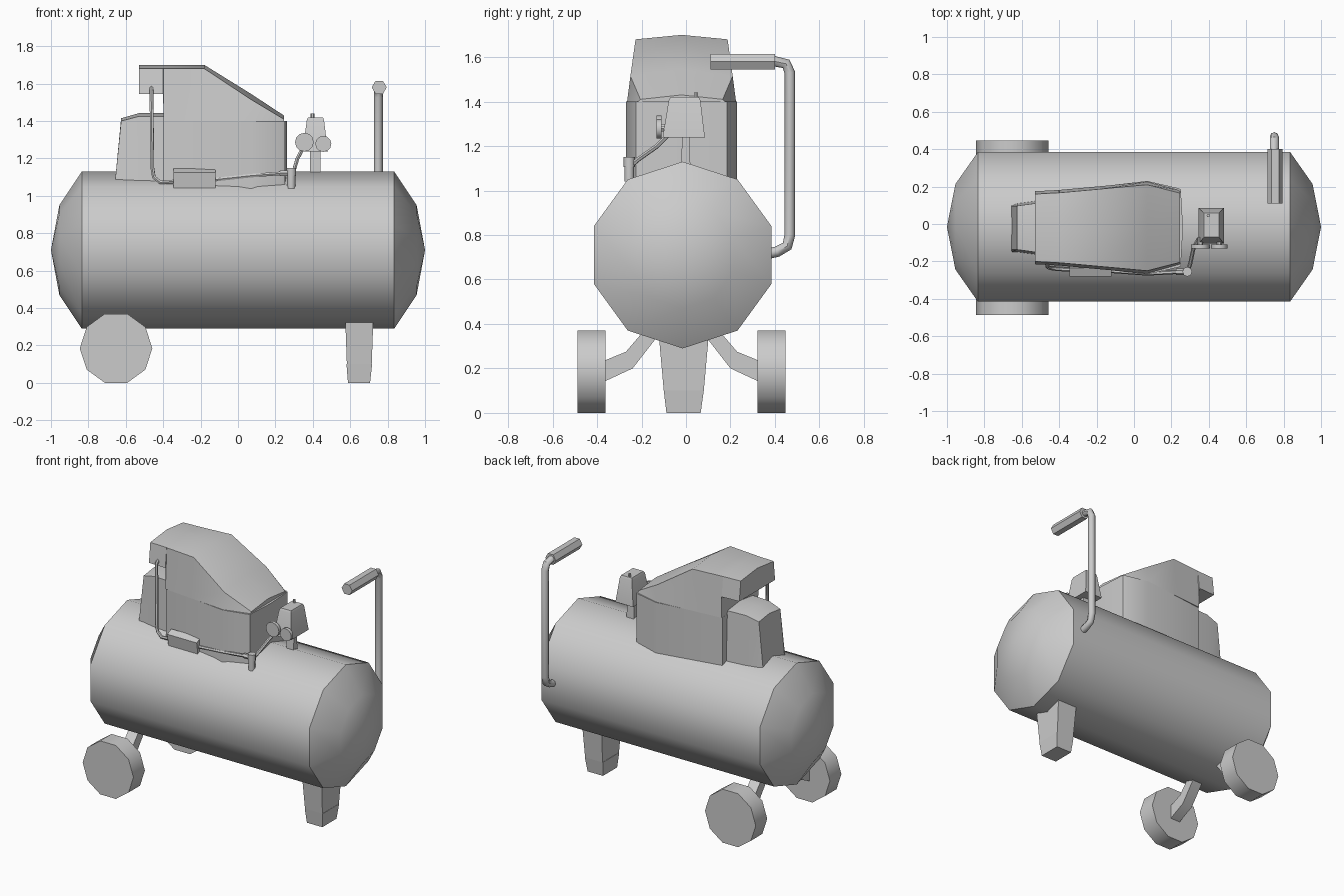
import bpy, bmesh
from math import sin, cos, pi, radians
from mathutils import Vector

if "Cube" in bpy.data.objects:
    bpy.data.objects.remove(bpy.data.objects["Cube"], do_unlink=True)

MID = -0.02  # y of the symmetry plane

grey = bpy.data.materials.new("plain grey")
grey.use_nodes = True
grey.diffuse_color = (0.6, 0.6, 0.6, 1)
grey.node_tree.nodes["Principled BSDF"].inputs["Base Color"].default_value = (0.6, 0.6, 0.6, 1)
parts = []


def finish(name, data):
    obj = bpy.data.objects.new(name, data)
    bpy.context.collection.objects.link(obj)
    data.materials.append(grey)
    parts.append(obj)
    return obj


def loft(name, rings):
    """Skin a row of closed rings and cap both ends."""
    bm = bmesh.new()
    rows = [[bm.verts.new(p) for p in ring] for ring in rings]
    n = len(rows[0])
    for a, b in zip(rows, rows[1:]):
        for i in range(n):
            j = (i + 1) % n
            bm.faces.new((a[i], a[j], b[j], b[i]))
    bm.faces.new(rows[0])
    bm.faces.new(rows[-1])
    bmesh.ops.remove_doubles(bm, verts=bm.verts, dist=1e-5)
    bmesh.ops.recalc_face_normals(bm, faces=bm.faces)
    mesh = bpy.data.meshes.new(name)
    bm.to_mesh(mesh)
    bm.free()
    return finish(name, mesh)


def lathe(name, axis, centre, profile, n, phase=0.0):
    """Turn (position, radius) pairs around an axis through centre."""
    rings = []
    for pos, r in profile:
        ring = []
        for i in range(n):
            a = phase + 2 * pi * i / n
            u, v = r * cos(a), r * sin(a)
            p = {"x": (pos, u, v), "y": (u, pos, v), "z": (u, v, pos)}[axis]
            ring.append(Vector(centre) + Vector(p))
        rings.append(ring)
    return loft(name, rings)


def block(name, *slices):
    """Tapered box from slices (x0, x1, y0, y1, z)."""
    return loft(name, [[(x0, y0, z), (x1, y0, z), (x1, y1, z), (x0, y1, z)]
                       for x0, x1, y0, y1, z in slices])


def arched(name, stations, lean):
    """Loft along x with a low ridge; stations (x, half width, edge z, ridge z, base z)."""
    return loft(name, [[(x, MID - w, zb), (x, MID - w + lean, ze), (x, MID, zm),
                        (x, MID + w - lean, ze), (x, MID + w, zb)]
                       for x, w, ze, zm, zb in stations])


def pipe(name, points, radius, res=1):
    curve = bpy.data.curves.new(name, "CURVE")
    curve.dimensions = "3D"
    curve.bevel_depth = radius
    curve.bevel_resolution = res
    curve.use_fill_caps = True
    spline = curve.splines.new("POLY")
    spline.points.add(len(points) - 1)
    for sp, p in zip(spline.points, points):
        sp.co = (*p, 1)
    return finish(name, curve)


# Air tank with domed ends
lathe("tank", "x", (0, MID + 0.005, 0.71),
      [(-1, 0), (-0.955, 0.24), (-0.835, 0.42), (0.835, 0.42), (0.955, 0.24), (1, 0)],
      10, pi / 2)

# Wheels and their bent struts
strut = [(0.36, 0.23), (0.25, 0.275), (0.16, 0.38), (0.08, 0.38), (0.22, 0.2), (0.36, 0.135)]
for side, label in ((1, "left"), (-1, "right")):
    lathe(label + "_wheel", "y", (-0.652, MID, 0.185),
          [(side * 0.342, 0.194), (side * 0.467, 0.194)], 10)
    loft(label + "_wheel_strut",
         [[(x, MID + side * y, z) for y, z in strut] for x in (-0.69, -0.615)])

# Support foot with rubber end
block("support_leg", (0.582, 0.715, -0.1, 0.08, 0.1), (0.572, 0.725, -0.125, 0.105, 0.38))
block("foot_pad", (0.588, 0.706, -0.088, 0.066, 0), (0.58, 0.717, -0.1, 0.08, 0.1))

# Carrying handle
pipe("handle_bar", [(0.75, 0.34, 0.71), (0.75, 0.41, 0.725), (0.75, 0.455, 0.75),
                    (0.75, 0.467, 0.8), (0.75, 0.467, 1.53), (0.75, 0.45, 1.57),
                    (0.75, 0.38, 1.585)], 0.024, 2)
lathe("handle_grip", "y", (0.755, 0, 1.58), [(0.11, 0.04), (0.4, 0.04)], 6)

# Pump housing: lower casing and sloped hood
outline = [(-0.4, 0.195), (0.07, 0.25), (0.235, 0.212), (0.25, 0.205)]
ring = [(x, MID - y) for x, y in outline] + [(0.262, MID)] + \
       [(x, MID + y) for x, y in reversed(outline)]
loft("pump_casing", [[(x, y, z) for x, y in ring] for z in (1.0, 1.4)])
arched("pump_hood", [
    (-0.53, 0.195, 1.68, 1.7, 1.545),
    (-0.4, 0.202, 1.68, 1.7, 1.545),
    (-0.399, 0.202, 1.68, 1.7, 1.4),
    (-0.18, 0.222, 1.68, 1.7, 1.4),
    (0.07, 0.245, 1.515, 1.545, 1.4),
    (0.245, 0.2, 1.41, 1.43, 1.395)], 0.015)

# Motor cover behind the pump
arched("motor_cover", [
    (-0.66, 0.132, 1.05, 1.05, 1.0),
    (-0.625, 0.132, 1.4, 1.415, 1.0),
    (-0.53, 0.145, 1.425, 1.442, 1.0),
    (-0.39, 0.155, 1.425, 1.442, 1.0)], 0.015)

# Pressure switch, its stem, knob and gauges
block("switch_stem", (0.385, 0.44, -0.025, 0.02, 1.1), (0.385, 0.44, -0.015, 0.015, 1.25))
block("pressure_switch", (0.345, 0.48, -0.105, 0.085, 1.238),
      (0.368, 0.46, -0.078, 0.065, 1.405), (0.374, 0.454, -0.07, 0.058, 1.42))
lathe("switch_knob", "z", (0.398, 0.045, 0), [(1.4, 0.01), (1.44, 0.01)], 6)
for label, x, z, r in (("large", 0.355, 1.287, 0.05), ("small", 0.456, 1.278, 0.043)):
    lathe(label + "_gauge", "y", (x, 0, z), [(-0.132, r), (-0.11, r)], 12)
    lathe(label + "_gauge_stem", "y", (x, 0, z), [(-0.112, 0.015), (-0.07, 0.015)], 6)

# Check valve with the hose up to the switch
lathe("check_valve", "z", (0.285, -0.255, 0),
      [(1.04, 0.022), (1.105, 0.022), (1.105, 0.026), (1.15, 0.026)], 8)
pipe("switch_hose", [(0.287, -0.25, 1.11), (0.3, -0.215, 1.14), (0.318, -0.13, 1.2),
                     (0.345, -0.08, 1.25)], 0.011)

# Cooler box and delivery pipe
loft("cooler_box", [[(x, -0.265, 1.03), (x, -0.28, 1.125), (x, -0.235, 1.145), (x, -0.215, 1.05)]
                    for x in (-0.345, -0.12)])
pipe("front_delivery_pipe", [(-0.14, -0.25, 1.085), (0.07, -0.265, 1.108),
                             (0.2, -0.258, 1.118), (0.285, -0.255, 1.125)], 0.011)
lathe("pipe_nut", "x", (0, -0.256, 1.122), [(0.225, 0.017), (0.265, 0.017)], 6)
pipe("rear_delivery_pipe", [(-0.33, -0.245, 1.078), (-0.415, -0.24, 1.072),
                            (-0.45, -0.235, 1.1), (-0.458, -0.232, 1.15),
                            (-0.463, -0.228, 1.56), (-0.463, -0.2, 1.585)], 0.011)

# Turn pipes into meshes and smooth the shallow edges
bpy.ops.object.select_all(action="DESELECT")
for obj in parts:
    obj.select_set(True)
bpy.context.view_layer.objects.active = parts[0]
bpy.ops.object.convert(target="MESH")
bpy.ops.object.shade_smooth_by_angle(angle=radians(46))
